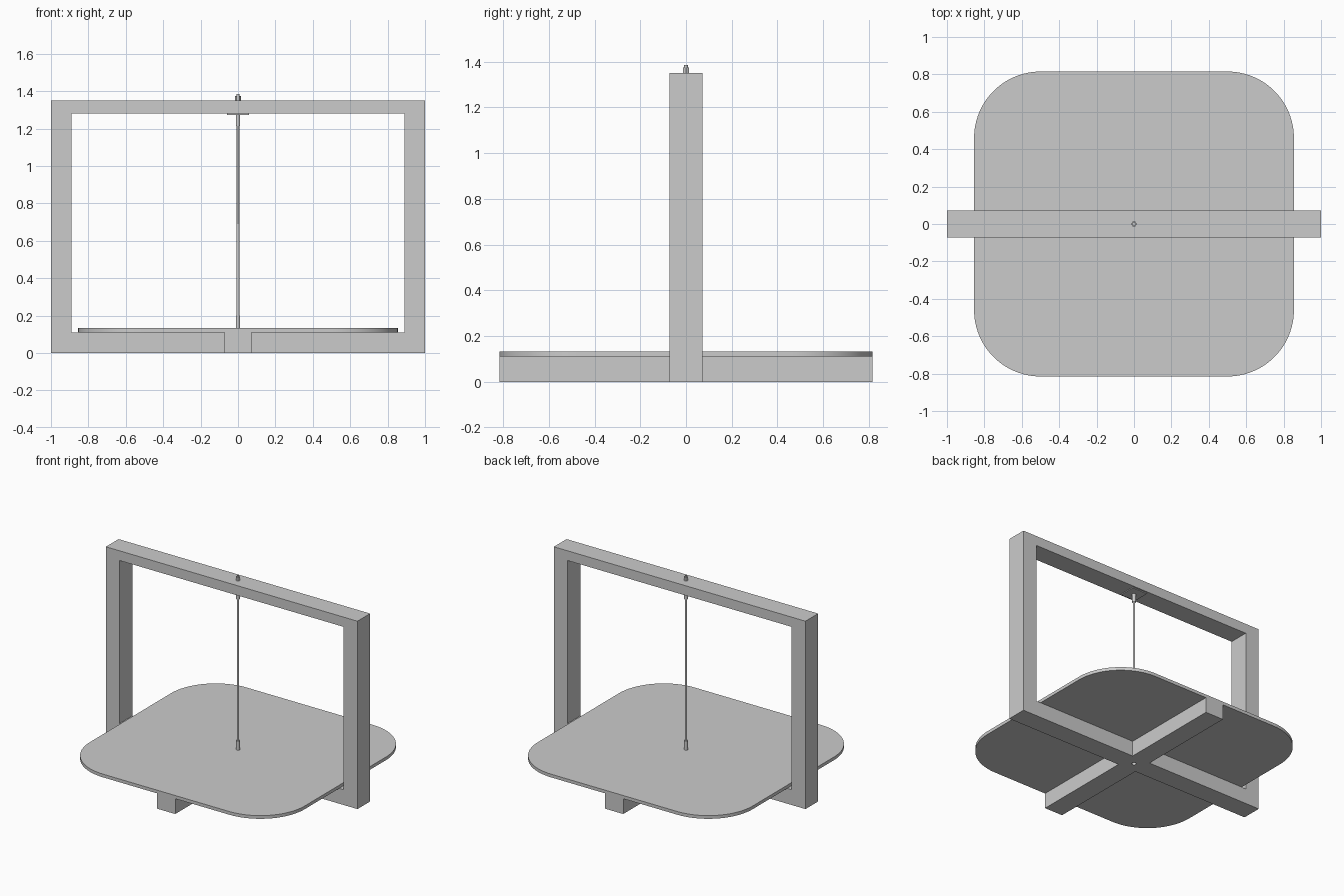
import bpy, bmesh, math

cube = bpy.data.objects.get("Cube")
if cube:
    bpy.data.objects.remove(cube, do_unlink=True)

grey = bpy.data.materials.new("plain_grey")
grey.use_nodes = True
COLOUR = (0.6, 0.6, 0.6, 1)
grey.diffuse_color = COLOUR
grey.node_tree.nodes["Principled BSDF"].inputs["Base Color"].default_value = COLOUR


def prism(name, outline, depth, axis="z", start=0.0):
    """Extrude a closed outline along z, or along y for an upright frame."""
    bm = bmesh.new()
    if axis == "z":
        verts = [bm.verts.new((a, b, start)) for a, b in outline]
        move = (0, 0, depth)
    else:
        verts = [bm.verts.new((a, start, b)) for a, b in outline]
        move = (0, depth, 0)
    base = bm.faces.new(verts)
    top = bmesh.ops.extrude_face_region(bm, geom=[base], use_keep_orig=True)["geom"]
    bmesh.ops.translate(bm, vec=move, verts=[v for v in top if isinstance(v, bmesh.types.BMVert)])
    bmesh.ops.recalc_face_normals(bm, faces=bm.faces)
    mesh = bpy.data.meshes.new(name)
    bm.to_mesh(mesh)
    bm.free()
    mesh.materials.append(grey)
    obj = bpy.data.objects.new(name, mesh)
    bpy.context.collection.objects.link(obj)
    return obj


def rect(x0, x1, y0, y1):
    return [(x0, y0), (x1, y0), (x1, y1), (x0, y1)]


def smooth(obj):
    bpy.ops.object.select_all(action="DESELECT")
    obj.select_set(True)
    bpy.context.view_layer.objects.active = obj
    bpy.ops.object.shade_smooth_by_angle(angle=math.radians(35))


def rod(name, radius, z0, z1, sides=24):
    ring = [(radius * math.cos(math.tau * i / sides), radius * math.sin(math.tau * i / sides))
            for i in range(sides)]
    obj = prism(name, ring, z1 - z0, start=z0)
    smooth(obj)
    return obj


def cut(obj, cutter):
    cutter.hide_render = True
    mod = obj.modifiers.new("cut", "BOOLEAN")
    mod.operation = "DIFFERENCE"
    mod.solver = "EXACT"
    mod.object = cutter
    bpy.context.view_layer.objects.active = obj
    bpy.ops.object.modifier_apply(modifier=mod.name)
    bpy.data.objects.remove(cutter, do_unlink=True)


HALF = 0.072    # half thickness of the beams
FLOOR = 0.11    # top of the base beams
TOP = 1.35      # top of the upright frame

# Upright rectangular frame with its opening
frame = prism("frame", rect(-1, 1, 0, TOP), 2 * HALF, "y", -HALF)
cut(frame, prism("opening", rect(-0.89, 0.89, FLOOR, 1.28), 4 * HALF, "y", -2 * HALF))

# Shallow bolt recess under the middle of the base
cut(frame, rod("recess", 0.015, -0.05, 0.06))

# Cross feet, front and back
for name, side in (("front_foot", -1), ("back_foot", 1)):
    ends = sorted((side * HALF, side * 0.815))
    prism(name, rect(-HALF, HALF, *ends), FLOOR)

# Board with wide rounded corners
RADIUS, STEPS = 0.355, 24
outline = []
for corner, (sx, sy) in enumerate(((1, 1), (-1, 1), (-1, -1), (1, -1))):
    for i in range(STEPS + 1):
        a = math.pi / 2 * (corner + i / STEPS)
        outline.append((sx * (0.855 - RADIUS) + RADIUS * math.cos(a),
                        sy * (0.815 - RADIUS) + RADIUS * math.sin(a)))
board = prism("board", outline, 0.023, start=FLOOR)
smooth(board)

# Central rod in two lengths with end sockets
rod("lower_rod", 0.008, 0.133, 0.69)
rod("upper_rod", 0.007, 0.69, 1.28)
rod("lower_socket", 0.012, 0.133, 0.2)
rod("upper_socket", 0.012, 1.215, 1.28)

# Mounting plate, and bolt on top of the frame
prism("mounting_plate", rect(-0.06, 0.06, -0.06, 0.06), 0.006, start=1.274)
rod("top_nut", 0.015, TOP, 1.374, sides=6)
rod("bolt_tip", 0.008, 1.374, 1.385)
